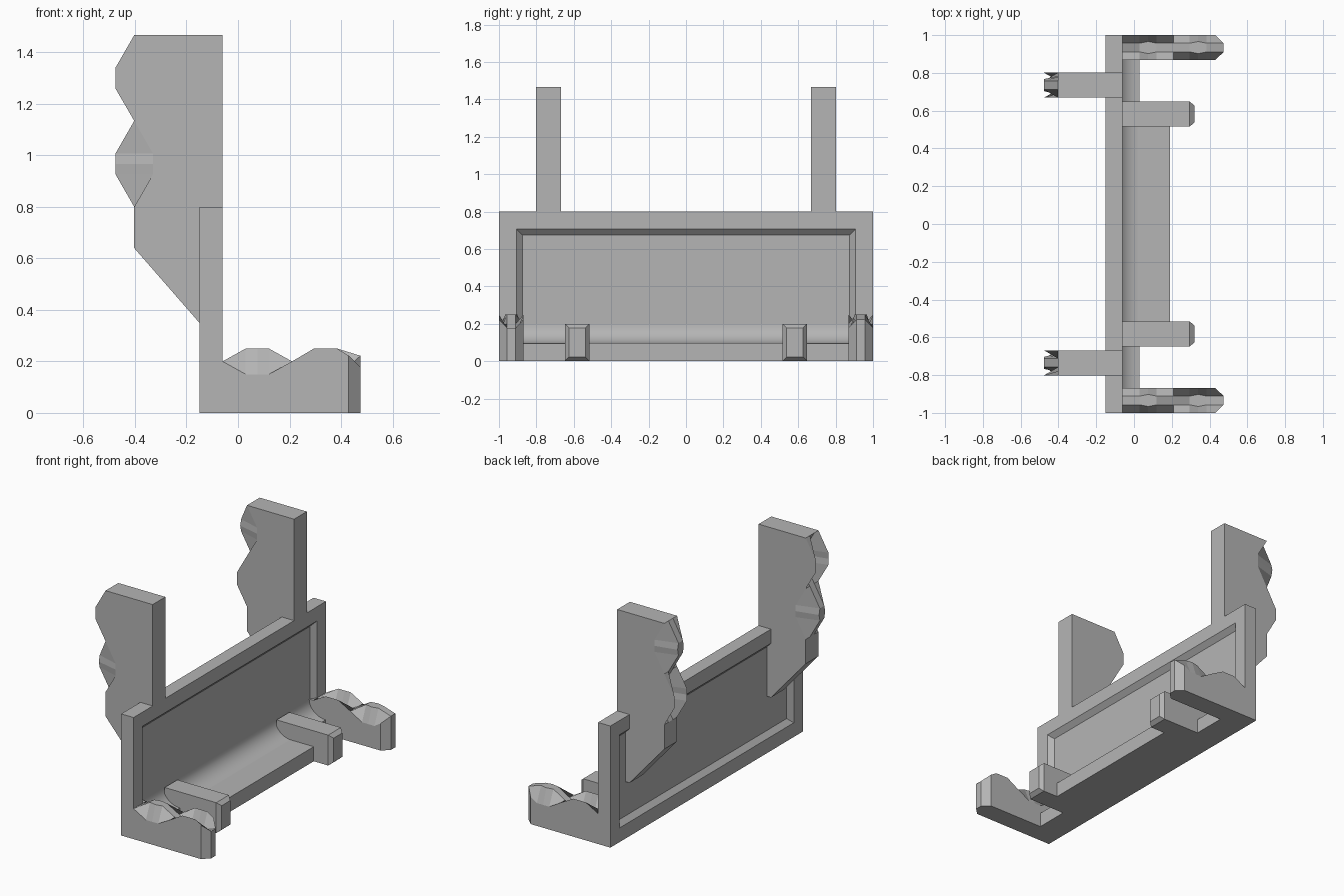
import bpy, bmesh, math

cube = bpy.data.objects.get("Cube")
if cube:
    bpy.data.objects.remove(cube, do_unlink=True)

grey = bpy.data.materials.new("plain_grey")
grey.use_nodes = True
grey.diffuse_color = (0.46, 0.46, 0.46, 1)
grey.node_tree.nodes["Principled BSDF"].inputs["Base Color"].default_value = grey.diffuse_color


def finish(name, bm):
    bmesh.ops.recalc_face_normals(bm, faces=bm.faces)
    mesh = bpy.data.meshes.new(name)
    bm.to_mesh(mesh)
    bm.free()
    mesh.materials.append(grey)
    obj = bpy.data.objects.new(name, mesh)
    bpy.context.collection.objects.link(obj)
    return obj


def box(bm, x0, x1, y0, y1, z0, z1):
    verts = bmesh.ops.create_cube(bm, size=1)["verts"]
    for v in verts:
        v.co.x = x1 if v.co.x > 0 else x0
        v.co.y = y1 if v.co.y > 0 else y0
        v.co.z = z1 if v.co.z > 0 else z0
    return list({f for v in verts for f in v.link_faces})


def loft(name, rows):
    """Join matching closed outlines, each a list of 3D points, and cap the ends."""
    bm = bmesh.new()
    loops = [[bm.verts.new(p) for p in row] for row in rows]
    for a, b in zip(loops, loops[1:]):
        for i in range(len(a)):
            j = (i + 1) % len(a)
            bm.faces.new((a[i], a[j], b[j], b[i]))
    bm.faces.new(loops[0])
    bm.faces.new(loops[-1])
    return finish(name, bm)


def wave(centres, reach, flat, height, sign):
    """Alternating bumps and dips: (position, offset, is_middle)."""
    pts = [(centres[0] - reach, 0, False)]
    for c in centres:
        top = sign * height
        pts += [(c - flat, top, False), (c, top, True), (c + flat, top, False), (c + reach, 0, False)]
        sign = -sign
    return pts


# Row placement across the thickness: outer rows carry the wave, inner rows its opposite
HALF = 0.066
ROWS = ((-1, False), (-1, True), (1, True), (1, False))


def row_y(y, side, inner, middle):
    return y + side * ((0.032 if middle else 0.023) if inner else HALF)


# Back panel with a sloped recess on both faces
bm = bmesh.new()
box(bm, -0.15, -0.06, -1, 1, 0, 0.8)
bm.faces.ensure_lookup_table()
for face in [f for f in bm.faces if abs(f.calc_center_median().x + 0.105) > 0.01]:
    bmesh.ops.inset_individual(bm, faces=[face], thickness=0.132)
    bmesh.ops.inset_individual(bm, faces=[face], thickness=0.045)
    inward = -1 if face.calc_center_median().x > -0.1 else 1
    for v in face.verts:
        v.co.x += inward * 0.03
finish("back_panel", bm)

# Base strip and wider centre ledge
bm = bmesh.new()
box(bm, -0.1, 0.03, -1, 1, 0, 0.095)
finish("base_strip", bm)
bm = bmesh.new()
box(bm, -0.1, 0.19, -0.55, 0.55, 0, 0.096)
finish("centre_ledge", bm)

# Hollow fillet between panel and base
arc = [(0.03 - 0.12 * math.sin(a), 0.2 - 0.105 * math.cos(a))
       for a in (math.pi / 2 * i / 8 for i in range(9))]
outline = arc + [(-0.1, 0.2), (-0.1, 0.05), (0.03, 0.05)]
fillet = loft("fillet", [[(x, y, z) for x, z in outline] for y in (-0.868, 0.868)])
for p in fillet.data.polygons:
    p.use_smooth = len(p.vertices) == 4 and p.normal.x > 0.01 and p.normal.z > 0.01

for sign, tag in ((1, "front"), (-1, "rear")):
    # Inner arm with a chamfered tip
    bm = bmesh.new()
    y = -sign * 0.582
    faces = box(bm, -0.08, 0.295, y - HALF, y + HALF, 0, 0.2)
    tip = max(faces, key=lambda f: f.calc_center_median().x)
    bmesh.ops.inset_individual(bm, faces=[tip], thickness=0.03)
    for v in tip.verts:
        v.co.x = 0.32
    finish(tag + "_inner_arm", bm)

    # Outer arm with interlocking wavy top
    y = -sign * (1 - HALF)
    rows = []
    for side, inner in ROWS:
        flip = sign if inner else -sign
        end = 0.475 if inner else 0.43
        row = [(min(x, end), row_y(y, side, inner, mid),
                0.2 + dz + (0.022 * flip * -1 if x > end else 0) * -1 * (-1))
               for x, dz, mid in wave((0.075, 0.34), 0.135, 0.045, 0.05, flip)]
        edge = row_y(y, side, inner, False)
        row += [(end, edge, 0), (-0.1, edge, 0), (-0.1, edge, 0.2)]
        rows.append(row)
    loft(tag + "_outer_arm", rows)

    # Upright with interlocking wavy back edge
    y = -sign * 0.735
    rows = []
    for side, inner in ROWS:
        flip = -sign if inner else sign
        row = [(-0.403 - dx, row_y(y, side, inner, mid), z)
               for z, dx, mid in reversed(wave((0.967, 1.3), 0.167, 0.04, 0.073, -flip))]
        edge = row_y(y, side, inner, False)
        row += [(x, edge, z) for x, z in ((-0.403, 0.64), (-0.15, 0.35), (-0.1, 0.35),
                                          (-0.1, 0.8), (-0.06, 0.8), (-0.06, 1.467))]
        rows.append(row)
    loft(tag + "_upright", rows)
